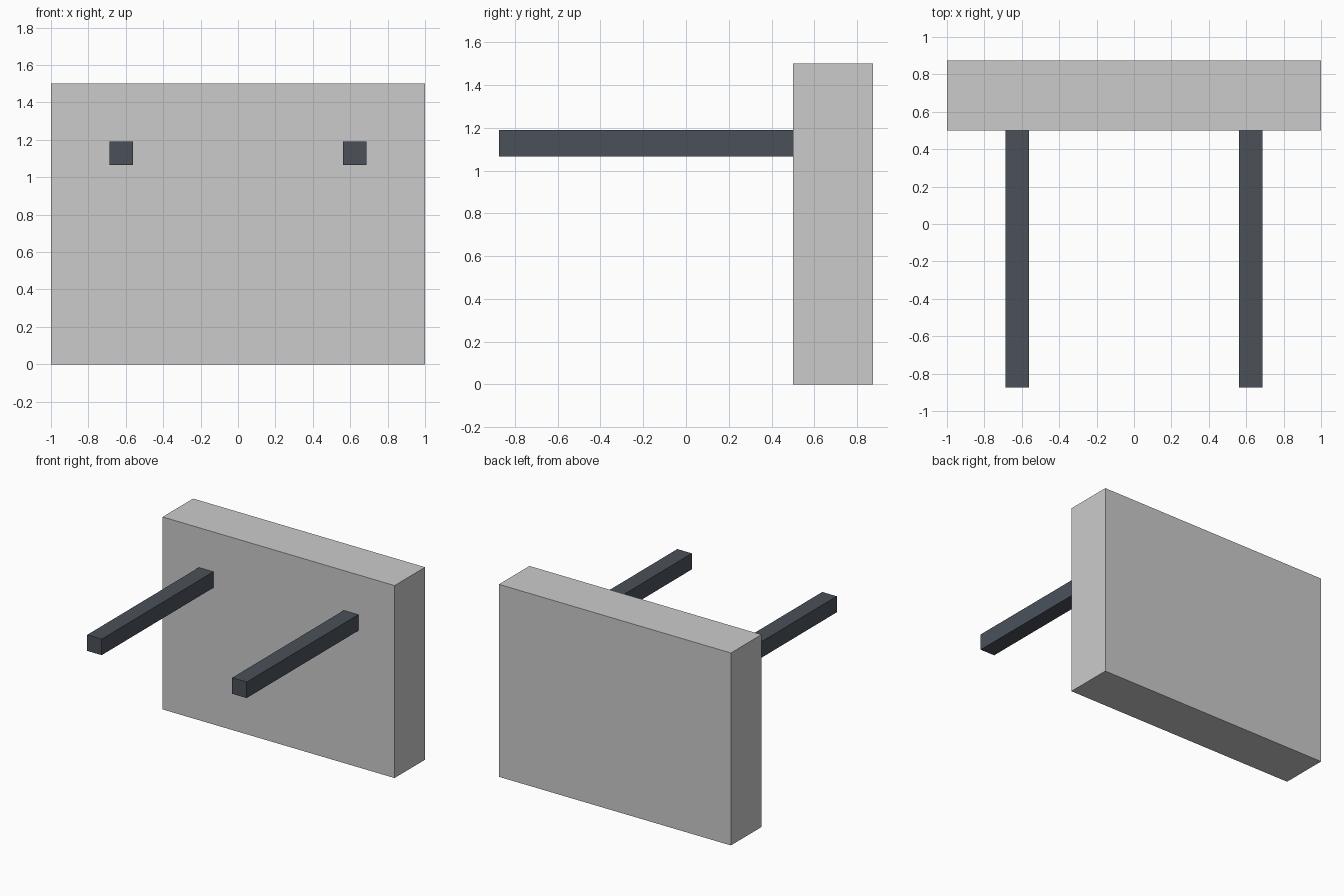
import bpy

if "Cube" in bpy.data.objects:
    bpy.data.objects.remove(bpy.data.objects["Cube"])


def box(name, lo, hi, material=None):
    """Flat-sided box spanning two opposite corners."""
    centre = [(a + b) / 2 for a, b in zip(lo, hi)]
    bpy.ops.mesh.primitive_cube_add(size=1, location=centre)
    obj = bpy.context.object
    obj.name = name
    obj.scale = [b - a for a, b in zip(lo, hi)]
    bpy.ops.object.transform_apply(location=False, rotation=False, scale=True)
    if material:
        obj.data.materials.append(material)
    return obj


dark_metal = bpy.data.materials.new("dark_metal")
dark_metal.diffuse_color = (0.07, 0.083, 0.102, 1)
dark_metal.use_nodes = True
dark_metal.node_tree.nodes["Principled BSDF"].inputs["Base Color"].default_value = dark_metal.diffuse_color

# Upright slab at the back
box("wall_panel", (-1, 0.5, 0), (1, 0.875, 1.5))

# Two square bars reaching forward from the panel
for side, x in (("left", -0.625), ("right", 0.625)):
    box(f"{side}_bar", (x - 0.0625, -0.875, 1.065), (x + 0.0625, 0.5, 1.19), dark_metal)
